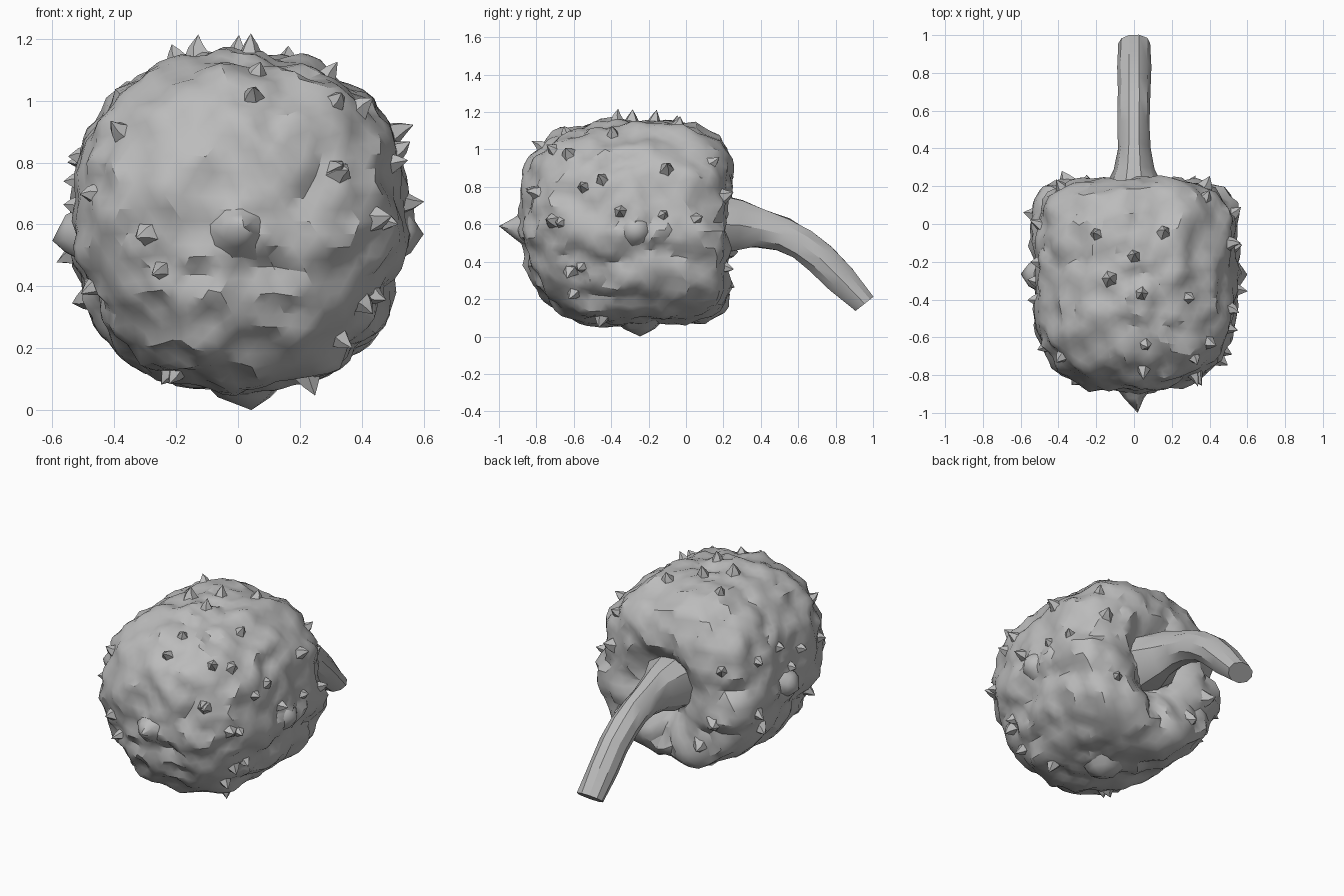
import bpy, bmesh, math, random
from mathutils import Vector, noise
from mathutils.bvhtree import BVHTree

random.seed(4)
if "Cube" in bpy.data.objects:
    bpy.data.objects.remove(bpy.data.objects["Cube"], do_unlink=True)

grey = bpy.data.materials.new("plain_grey")
grey.use_nodes = True
grey.diffuse_color = (0.5, 0.5, 0.5, 1)
grey.node_tree.nodes["Principled BSDF"].inputs["Base Color"].default_value = (0.5, 0.5, 0.5, 1)

CENTRE = Vector((0, -0.32, 0.61))
HALF = Vector((0.54, 0.56, 0.545))


def finish(name, bm, angle):
    """Turn a bmesh into a named, shaded object."""
    mesh = bpy.data.meshes.new(name)
    bmesh.ops.recalc_face_normals(bm, faces=bm.faces)
    bm.to_mesh(mesh)
    ob = bpy.data.objects.new(name, mesh)
    bpy.context.collection.objects.link(ob)
    mesh.materials.append(grey)
    bpy.ops.object.select_all(action="DESELECT")
    ob.select_set(True)
    bpy.context.view_layer.objects.active = ob
    bpy.ops.object.shade_smooth_by_angle(angle=math.radians(angle))


def gauss(d, width):
    return math.exp(-(d / width) ** 2)


def body_point(d):
    """Round front, squarer back, small lumps and a cleft around the stalk."""
    p = 2.3
    q = 2.8 if d.y < 0 else 4.2 if d.z > 0 else 6.5
    ring = (abs(d.x / HALF.x) ** p + abs(d.z / HALF.z) ** p) ** (q / p)
    r = (ring + abs(d.y / HALF.y) ** q) ** (-1 / q)
    co = d * r
    lump = noise.noise(co * 5 + Vector((3, 1, 7))) * 0.025
    lump += noise.noise(co * 11) * 0.035
    # crease above the lower band, with the front tucked under
    lump -= 0.025 * gauss(co.z + 0.2 - 0.04 * math.sin(co.y * 9), 0.05)
    if co.y < 0:
        lump -= 0.03 * gauss(co.z + 0.32, 0.12) * min(1, -co.y / 0.3)
    if co.y > 0.2:
        narrow = 0.7 if co.z < 0 else 1.1
        lump -= 0.08 * gauss(math.hypot(co.x, co.z * narrow) - 0.16, 0.06)
        lump -= 0.03 * gauss(co.z + 0.03, 0.05) * gauss(abs(co.x) - 0.3, 0.12)
        if co.z < 0:
            lump -= 0.07 * gauss(co.x, 0.06) * (co.z > -0.42)
        else:
            lump += 0.015 * gauss(co.z - 0.3, 0.12)
    return CENTRE + co + d * lump


# Lumpy body
bm = bmesh.new()
bmesh.ops.create_icosphere(bm, subdivisions=5, radius=1)
for v in bm.verts:
    v.co = body_point(v.co.normalized())
bm.normal_update()
tree = BVHTree.FromBMesh(bm)
finish("lumpy_body", bm, 30)
bm.free()


def add_spike(bm, at, axis, radius, height, sides=5, bulge=0.6):
    """A crooked little cone made of two rings and a tip."""
    axis = axis.normalized()
    side = axis.orthogonal().normalized()
    other = axis.cross(side)
    turn = random.uniform(0, 6)
    lean = (side * random.uniform(-1, 1) + other * random.uniform(-1, 1)) * radius * 0.3
    rings = []
    for h, s in ((-0.03, 1.3), (height * 0.4, bulge)):
        rings.append([bm.verts.new(at + axis * h + (side * math.cos(a) + other * math.sin(a)) * radius * s)
                      for a in (turn + math.tau * i / sides for i in range(sides))])
    tip = bm.verts.new(at + axis * height + lean)
    for i in range(sides):
        j = (i + 1) % sides
        bm.faces.new((rings[0][i], rings[0][j], rings[1][j], rings[1][i]))
        bm.faces.new((rings[1][i], rings[1][j], tip))


def project(bm, axis, spots):
    """Plant spikes on the body where rays along an axis meet it."""
    for a, b in spots:
        if axis.z:
            start = Vector((a, b, 0))
        elif axis.x:
            start = Vector((0, a, b))
        else:
            start = Vector((a, 0, b))
        hit, normal, _, _ = tree.ray_cast(start + axis * 3, -axis)
        if hit:
            out = (hit - CENTRE).normalized()
            add_spike(bm, hit, out + normal * 0.6, random.uniform(0.034, 0.046), random.uniform(0.04, 0.065))


# Small thorns, listed per face of the body
bm = bmesh.new()
X, Y, Z = Vector((1, 0, 0)), Vector((0, 1, 0)), Vector((0, 0, 1))
project(bm, Z, [(-.2, -.05), (0, -.17), (.16, -.04), (-.13, -.29), (.04, -.37),
                (.29, -.39), (.06, -.64), (.05, -.77)])
project(bm, X, [(-.63, .98), (-.1, .9), (-.45, .84), (-.55, .8), (-.35, .67), (-.12, .65),
                (-.67, .61), (-.8, .77), (.06, .63), (-.62, .35)])
project(bm, -X, [(-.2, .82), (-.4, .74), (-.3, .66), (-.65, .7), (0, .8), (.05, .5),
                 (-.55, .4), (-.05, .36)])
project(bm, -Y, [(.32, 1), (.32, .78), (.45, .62), (.44, .37), (.33, .23),
                 (-.38, .9), (-.3, .57), (-.25, .45), (-.2, .12)])
project(bm, Y, [(-.36, .45), (-.25, .28), (-.38, .78), (.38, .75), (.3, .37), (.38, .93)])
project(bm, -Z, [(.23, -.45), (-.22, -.5)])
finish("thorns", bm, 25)
bm.free()

# Broad nubs at the front, the sides and underneath
bm = bmesh.new()
for at, axis, size, rise, bulge in ((Vector((0, -.87, .58)), -Y, .09, .13, .6),
                                    (Vector((.53, -.27, .57)), X, .075, .07, .85),
                                    (Vector((-.53, -.27, .57)), -X, .075, .07, .85),
                                    (Vector((.02, -.25, .07)), -Z, .11, .07, .8)):
    add_spike(bm, at, axis, size, rise, 8, bulge)
finish("broad_nubs", bm, 40)
bm.free()

# Drooping stalk: y, z, half width, half thickness, tilt
stations = [(.02, .6, .18, .18, 0), (.18, .6, .16, .17, 0), (.29, .595, .105, .135, -.1), (.4, .575, .085, .105, -.3),
            (.52, .545, .085, .095, -.4), (.62, .49, .088, .09, -.6), (.72, .415, .085, .088, -.75),
            (.83, .305, .088, .085, -.85), (.955, .175, .085, .062, -.9)]
bm = bmesh.new()
rings = []
for y, z, w, t, tilt in stations:
    ring = []
    for i in range(10):
        a = math.tau * i / 10
        wob = 1 + random.uniform(-.05, .05)
        up = math.sin(a) * t * wob
        ring.append(bm.verts.new((math.cos(a) * w * wob, y - up * math.sin(tilt), z + up * math.cos(tilt))))
    rings.append(ring)
for lo, hi in zip(rings, rings[1:]):
    for i in range(10):
        j = (i + 1) % 10
        bm.faces.new((lo[i], lo[j], hi[j], hi[i]))
bm.faces.new(rings[0])
bm.faces.new(rings[-1])
finish("drooping_stalk", bm, 30)
bm.free()
